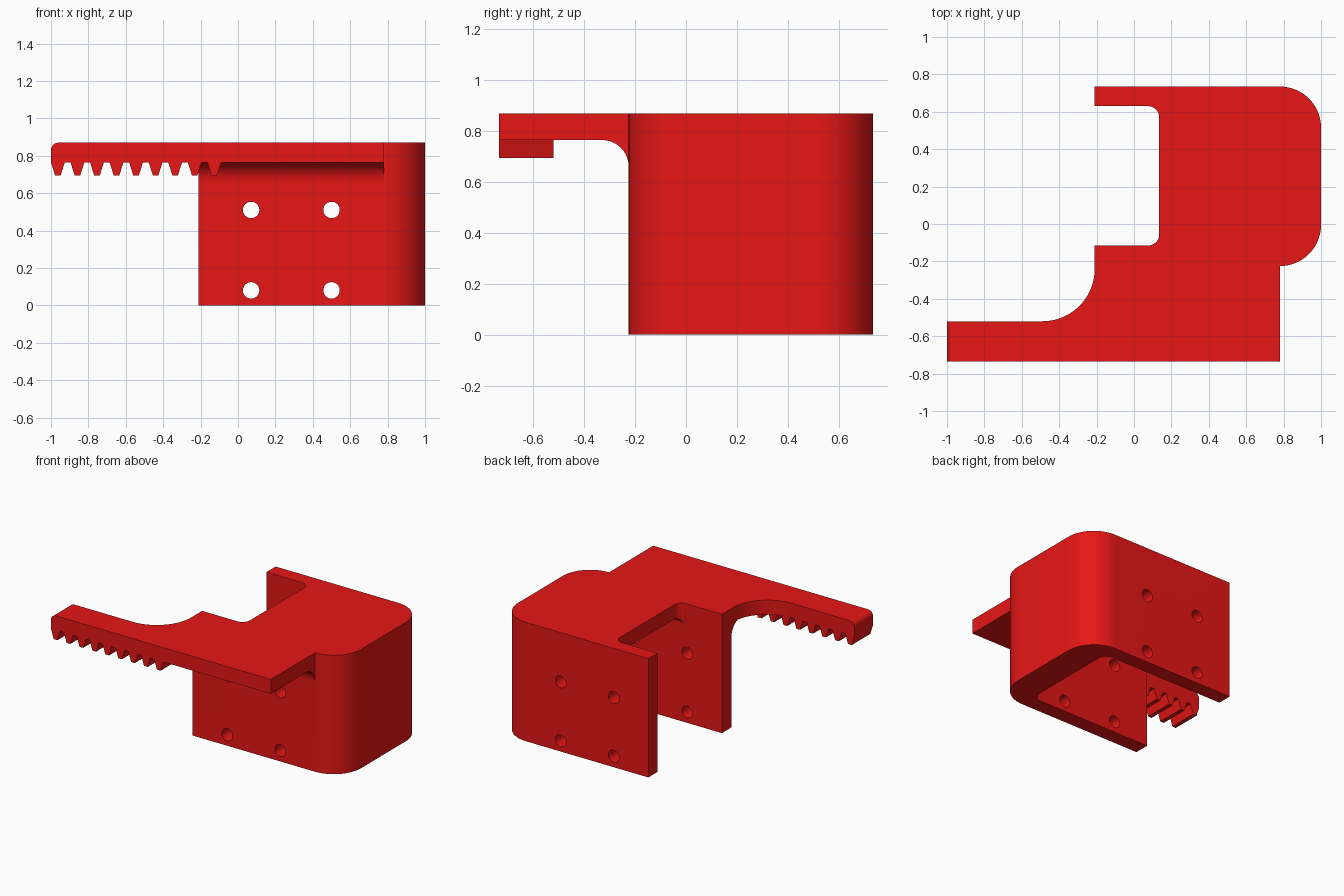
import bpy, bmesh
from math import sin, cos, radians

if "Cube" in bpy.data.objects:
    bpy.data.objects.remove(bpy.data.objects["Cube"])

TOP, UNDER = 0.87, 0.765      # top face and underside of the top plate
FRONT, BACK = -0.735, 0.735


def arc(cx, cy, r, a0, a1, n=14):
    angles = [radians(a0 + (a1 - a0) * i / n) for i in range(n + 1)]
    return [(cx + r * cos(a), cy + r * sin(a)) for a in angles]


def prism(name, pts, axis, lo, hi, top_bevel=0):
    """Extrude a 2D outline: 'z' takes (x, y), 'y' takes (x, z), 'x' takes (y, z)."""
    place = {'z': lambda a, b, h: (a, b, h),
             'y': lambda a, b, h: (a, h, b),
             'x': lambda a, b, h: (h, a, b)}[axis]
    bm = bmesh.new()
    low = [bm.verts.new(place(a, b, lo)) for a, b in pts]
    high = [bm.verts.new(place(a, b, hi)) for a, b in pts]
    n = len(pts)
    bm.faces.new(low)
    cap = bm.faces.new(high)
    for i in range(n):
        j = (i + 1) % n
        bm.faces.new((low[i], low[j], high[j], high[i]))
    bmesh.ops.recalc_face_normals(bm, faces=bm.faces)
    if top_bevel:
        bmesh.ops.bevel(bm, geom=list(cap.edges), offset=top_bevel, segments=8,
                        profile=0.5, affect='EDGES')
    mesh = bpy.data.meshes.new(name)
    bm.to_mesh(mesh)
    bm.free()
    obj = bpy.data.objects.new(name, mesh)
    bpy.context.collection.objects.link(obj)
    return obj


def combine(base, other, operation):
    mod = base.modifiers.new(other.name, 'BOOLEAN')
    mod.operation = operation
    mod.solver = 'EXACT'
    mod.object = other
    bpy.context.view_layer.objects.active = base
    bpy.ops.object.modifier_apply(modifier=mod.name)
    bpy.data.objects.remove(other)


def pocket_outline(x_end, r=0.06, y0=-0.115, y1=0.63):
    return ([(-0.4, y0)] + arc(x_end - r, y0 + r, r, -90, 0, 8)
            + arc(x_end - r, y1 - r, r, 0, 90, 8) + [(-0.4, y1)])


# Housing block with two large rounded corners
r = 0.22
body = prism("rack_bracket",
             [(-0.21, -0.225)] + arc(1 - r, -0.225 + r, r, -90, 0)
             + arc(1 - r, BACK - r, r, 0, 90) + [(-0.21, BACK)], 'z', 0, TOP)

# Front shelf, with the concave sweep towards the arm
shelf = prism("shelf",
              [(-0.49, FRONT), (0.78, FRONT), (0.78, -0.15), (-0.21, -0.15)]
              + arc(-0.49, -0.24, 0.28, 0, -90, 20), 'z', UNDER, TOP)
combine(body, shelf, 'UNION')

# Fillet under the shelf
fillet = prism("shelf_fillet",
               arc(-0.33, 0.66, 0.105, 90, 0, 10)
               + [(-0.18, 0.66), (-0.18, 0.8), (-0.33, 0.8)], 'x', -0.21, 0.78)
combine(body, fillet, 'UNION')

# Toothed arm with a rounded upper tip
profile = [(-0.05, UNDER), (-0.05, TOP)] + arc(-0.96, TOP - 0.04, 0.04, 90, 180, 8)
for i in range(9):
    x = -0.963 + i * 0.1045
    profile += [(x - 0.037, UNDER), (x - 0.015, 0.695),
                (x + 0.015, 0.695), (x + 0.037, UNDER)]
arm = prism("toothed_arm", profile, 'y', FRONT, -0.52)
combine(body, arm, 'UNION')

# Pocket open below and to the left, then the notch through the top plate
combine(body, prism("pocket", pocket_outline(0.78), 'z', -0.1, UNDER, 0.055), 'DIFFERENCE')
combine(body, prism("notch", pocket_outline(0.135), 'z', 0.5, 1.0), 'DIFFERENCE')

# Four screw holes through both walls
for x in (0.07, 0.50):
    for z in (0.08, 0.51):
        hole = prism("hole", arc(x, z, 0.044, 0, 360 - 360 / 32, 31), 'y', -0.4, 0.9)
        combine(body, hole, 'DIFFERENCE')

# Red finish and smooth curves
red = bpy.data.materials.new("red")
red.diffuse_color = (0.8, 0.008, 0.008, 1)
red.use_nodes = True
red.node_tree.nodes["Principled BSDF"].inputs["Base Color"].default_value = red.diffuse_color
body.data.materials.clear()
body.data.materials.append(red)
for p in body.data.polygons:
    p.material_index = 0
bpy.ops.object.select_all(action='DESELECT')
body.select_set(True)
bpy.context.view_layer.objects.active = body
bpy.ops.object.shade_smooth_by_angle(angle=radians(30))
